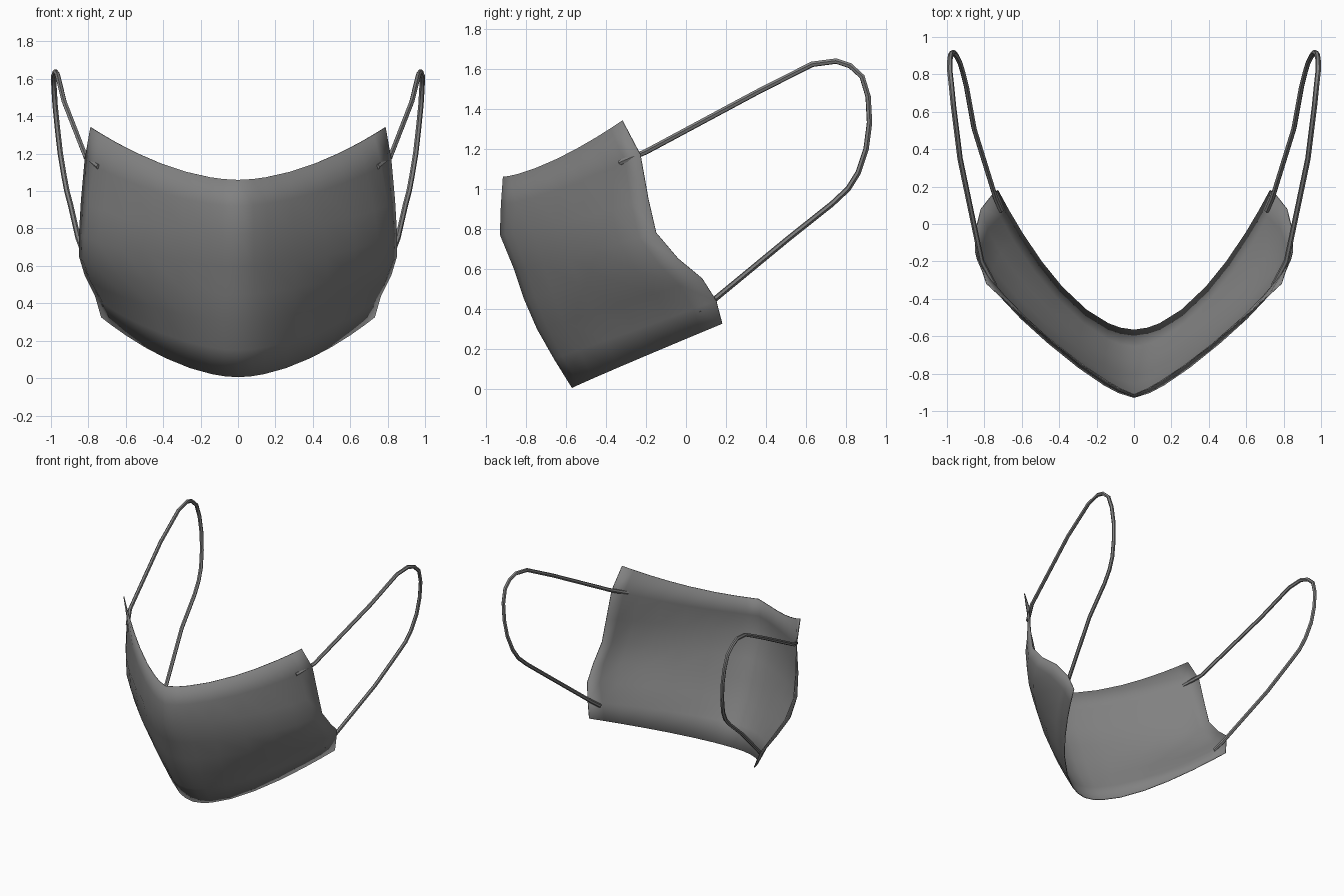
import bpy, bmesh, math

if "Cube" in bpy.data.objects:
    bpy.data.objects.remove(bpy.data.objects["Cube"])


def material(name, value):
    m = bpy.data.materials.new(name)
    m.diffuse_color = (value, value, value, 1)
    m.use_nodes = True
    m.node_tree.nodes["Principled BSDF"].inputs["Base Color"].default_value = m.diffuse_color
    return m


def smooth(obj, angle):
    bpy.ops.object.select_all(action='DESELECT')
    obj.select_set(True)
    bpy.context.view_layer.objects.active = obj
    bpy.ops.object.shade_smooth_by_angle(angle=math.radians(angle))


cloth = material("grey cloth", 0.22)
elastic = material("grey elastic", 0.22)

# Mask rows, top to bottom: centre y, z / side edge x, y, z / y curve power, cheek bulge
ROWS = [
    (-.915, 1.06, .79, -.32, 1.34, 1.25, 0.0),
    (-.925, .92, .82, -.23, 1.17, 1.35, 0.25),
    (-.93, .77, .84, -.19, .95, 1.45, 0.6),
    (-.86, .60, .85, -.15, .78, 1.5, 0.8),
    (-.81, .45, .85, -.04, .65, 1.6, 0.9),
    (-.745, .30, .82, .08, .55, 1.7, 0.7),
    (-.66, .15, .765, .15, .44, 1.8, 0.35),
    (-.57, .005, .732, .18, .325, 1.85, 0.0),
]
COLUMNS = [0, .1, .19, .35, .53, .68, .82, .92, 1]


def cloth_point(row, u, side):
    yc, zc, xe, ye, ze, power, bulge = row
    x = xe * (u + bulge * u ** 4 * (1 - u))
    return (side * x, yc + (ye - yc) * u ** power, zc + (ze - zc) * u ** 1.8)


# Mask cloth: a grid lofted from the centre line out to both side edges
steps = [(u, -1) for u in reversed(COLUMNS[1:])] + [(u, 1) for u in COLUMNS]
bm = bmesh.new()
grid = [[bm.verts.new(cloth_point(r, u, s)) for u, s in steps] for r in ROWS]
for a, b in zip(grid, grid[1:]):
    for i in range(len(steps) - 1):
        bm.faces.new((a[i], b[i], b[i + 1], a[i + 1]))
mesh = bpy.data.meshes.new("mask_cloth")
bm.to_mesh(mesh)
bm.free()
mask = bpy.data.objects.new("mask_cloth", mesh)
bpy.context.collection.objects.link(mask)
mesh.materials.append(cloth)
smooth(mask, 60)
thick = mask.modifiers.new("thickness", 'SOLIDIFY')
thick.thickness = 0.006
thick.offset = -1

# Ear loops: thin tubes whose ends tuck inside the cloth
LOOP = [
    (.745, -.33, 1.13), (.815, -.2, 1.185), (.93, .35, 1.48), (.965, .63, 1.622),
    (.977, .75, 1.638), (.985, .82, 1.615), (.984, .88, 1.56), (.978, .91, 1.46),
    (.965, .917, 1.33), (.95, .90, 1.2), (.93, .86, 1.08), (.915, .81, 1.0),
    (.895, .73, .925), (.855, .51, .75), (.74, .14, .445), (.71, .07, .39),
]
for name, side in (("left_ear_loop", -1), ("right_ear_loop", 1)):
    curve = bpy.data.curves.new(name, 'CURVE')
    curve.dimensions = '3D'
    curve.bevel_depth = 0.0145
    curve.bevel_resolution = 1
    curve.use_fill_caps = True
    spline = curve.splines.new('POLY')
    spline.points.add(len(LOOP) - 1)
    for p, (x, y, z) in zip(spline.points, LOOP):
        p.co = (side * x, y, z, 1)
    curve.materials.append(elastic)
    loop = bpy.data.objects.new(name, curve)
    bpy.context.collection.objects.link(loop)
    bpy.ops.object.select_all(action='DESELECT')
    loop.select_set(True)
    bpy.context.view_layer.objects.active = loop
    bpy.ops.object.convert(target='MESH')
    smooth(bpy.context.view_layer.objects.active, 50)
